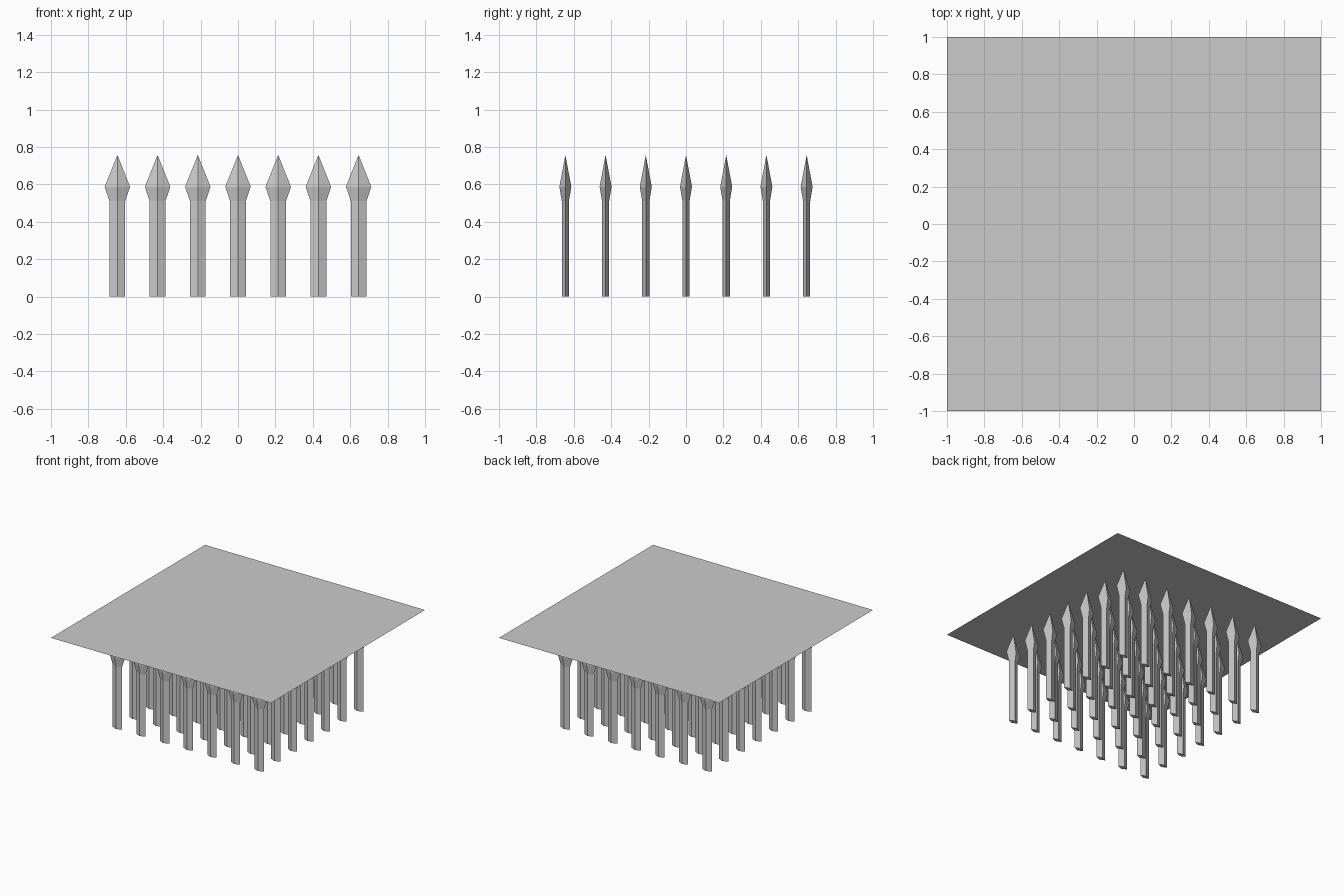
import bpy, bmesh

if "Cube" in bpy.data.objects:
    bpy.data.objects.remove(bpy.data.objects["Cube"])

COUNT, PITCH = 7, 0.215
# spear profile: height, half width (x), half depth (y) of a diamond section
PROFILE = [(0.0, 0.042, 0.019), (0.51, 0.042, 0.019), (0.587, 0.068, 0.032)]
TIP = 0.757
PLATE_Z = 0.783


def spike_mesh():
    bm = bmesh.new()
    rings = [[bm.verts.new(p) for p in ((w, 0, z), (0, d, z), (-w, 0, z), (0, -d, z))]
             for z, w, d in PROFILE]
    tip = bm.verts.new((0, 0, TIP))
    bm.faces.new(rings[0][::-1])
    for i in range(4):
        j = (i + 1) % 4
        for lo, hi in zip(rings, rings[1:]):
            bm.faces.new((lo[i], lo[j], hi[j], hi[i]))
        bm.faces.new((rings[-1][i], rings[-1][j], tip))
    mesh = bpy.data.meshes.new("spike")
    bm.to_mesh(mesh)
    bm.free()
    return mesh


# 7 x 7 grid of spikes sharing one mesh
mesh = spike_mesh()
half = (COUNT - 1) / 2
for row in range(COUNT):
    for col in range(COUNT):
        spike = bpy.data.objects.new(f"spike_{row}_{col}", mesh)
        spike.location = ((col - half) * PITCH, (row - half) * PITCH, 0)
        bpy.context.collection.objects.link(spike)

# flat cover sheet just above the tips
bpy.ops.mesh.primitive_plane_add(size=2, location=(0, 0, PLATE_Z))
bpy.context.object.name = "cover_plate"
